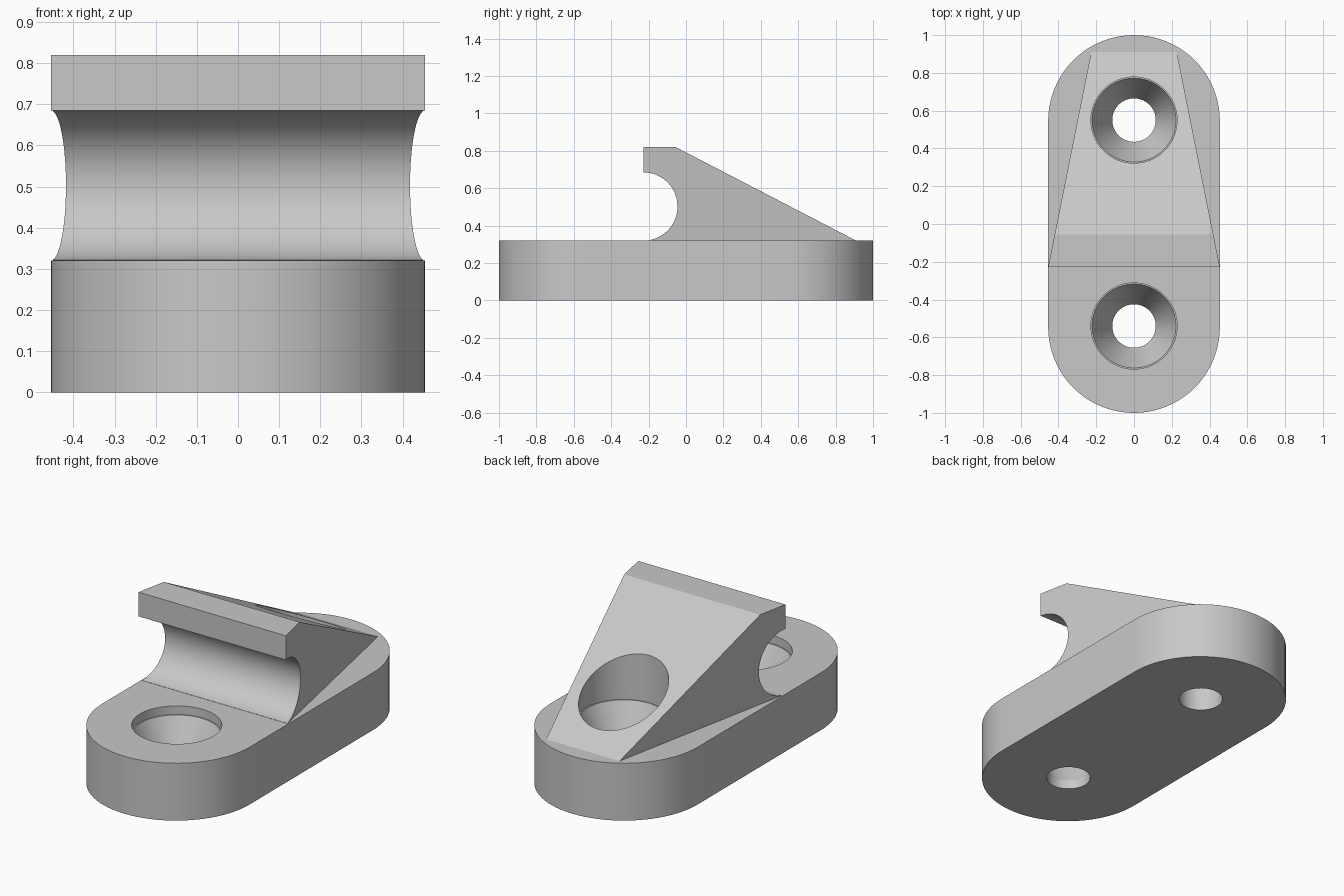
import bpy, bmesh, math

if "Cube" in bpy.data.objects:
    bpy.data.objects.remove(bpy.data.objects["Cube"])

R = 0.4545            # end radius of the base
BASE_TOP = 0.32
HOOK_Y = -0.228       # front plane of the hook

grey = bpy.data.materials.new("grey plastic")
grey.diffuse_color = (0.58, 0.58, 0.58, 1)
grey.use_nodes = True
grey.node_tree.nodes["Principled BSDF"].inputs["Base Color"].default_value = grey.diffuse_color


def make_object(name, bm):
    bmesh.ops.recalc_face_normals(bm, faces=bm.faces)
    mesh = bpy.data.meshes.new(name)
    bm.to_mesh(mesh)
    bm.free()
    mesh.materials.append(grey)
    obj = bpy.data.objects.new(name, mesh)
    bpy.context.collection.objects.link(obj)
    return obj


def loft(name, rings):
    """Solid from equal-length rings of points, capped at both ends."""
    bm = bmesh.new()
    rings = [[bm.verts.new(p) for p in ring] for ring in rings]
    for a, b in zip(rings, rings[1:]):
        for i in range(len(a)):
            j = (i + 1) % len(a)
            bm.faces.new((a[i], a[j], b[j], b[i]))
    bm.faces.new(rings[0])
    bm.faces.new(rings[-1])
    return make_object(name, bm)


def combine(target, other, operation):
    mod = target.modifiers.new(operation.lower(), 'BOOLEAN')
    mod.operation = operation
    mod.solver = 'EXACT'
    mod.object = other
    bpy.context.view_layer.objects.active = target
    bpy.ops.object.modifier_apply(modifier=mod.name)
    bpy.data.objects.remove(other)


# Base plate: stadium outline
N = 40
outline = []
for sign in (1, -1):
    for i in range(N + 1):
        a = math.pi * i / N
        outline.append((sign * R * math.cos(a), sign * (1 - R + R * math.sin(a))))
bracket = loft("hook_bracket", [[(x, y, z) for x, y in outline] for z in (0, BASE_TOP)])

# Tapered wedge with round channel under the hook lip, sunk into the base
profile = [(HOOK_Y, 0.82), (-0.055, 0.82), (0.91, BASE_TOP), (0.91, 0.2), (-0.205, 0.2)]
r = (0.685 - BASE_TOP) / 2
for i in range(33):
    a = math.radians(-83 + 173 * i / 32)
    profile.append((HOOK_Y + r * math.cos(a), BASE_TOP + r + r * math.sin(a)))


def half_width(y):
    return R - 0.2 * (y - HOOK_Y)


wedge = loft("wedge", [[(s * half_width(y), y, z) for y, z in profile] for s in (-1, 1)])
combine(bracket, wedge, 'UNION')

# Countersunk screw holes: straight bore, cone, then wide clearance bore
for y0, lip in ((-0.54, 0.272), (0.55, 0.36)):
    steps = [(0.115, -0.1), (0.115, lip - 0.22), (0.222, lip), (0.228, lip), (0.228, 1)]
    rings = [[(rad * math.cos(2 * math.pi * k / 64), y0 + rad * math.sin(2 * math.pi * k / 64), z)
              for k in range(64)] for rad, z in steps]
    combine(bracket, loft("hole_cutter", rings), 'DIFFERENCE')

# Smooth curved walls, crisp edges
bpy.ops.object.select_all(action='DESELECT')
bracket.select_set(True)
bpy.context.view_layer.objects.active = bracket
bpy.ops.object.shade_smooth_by_angle(angle=math.radians(20))
